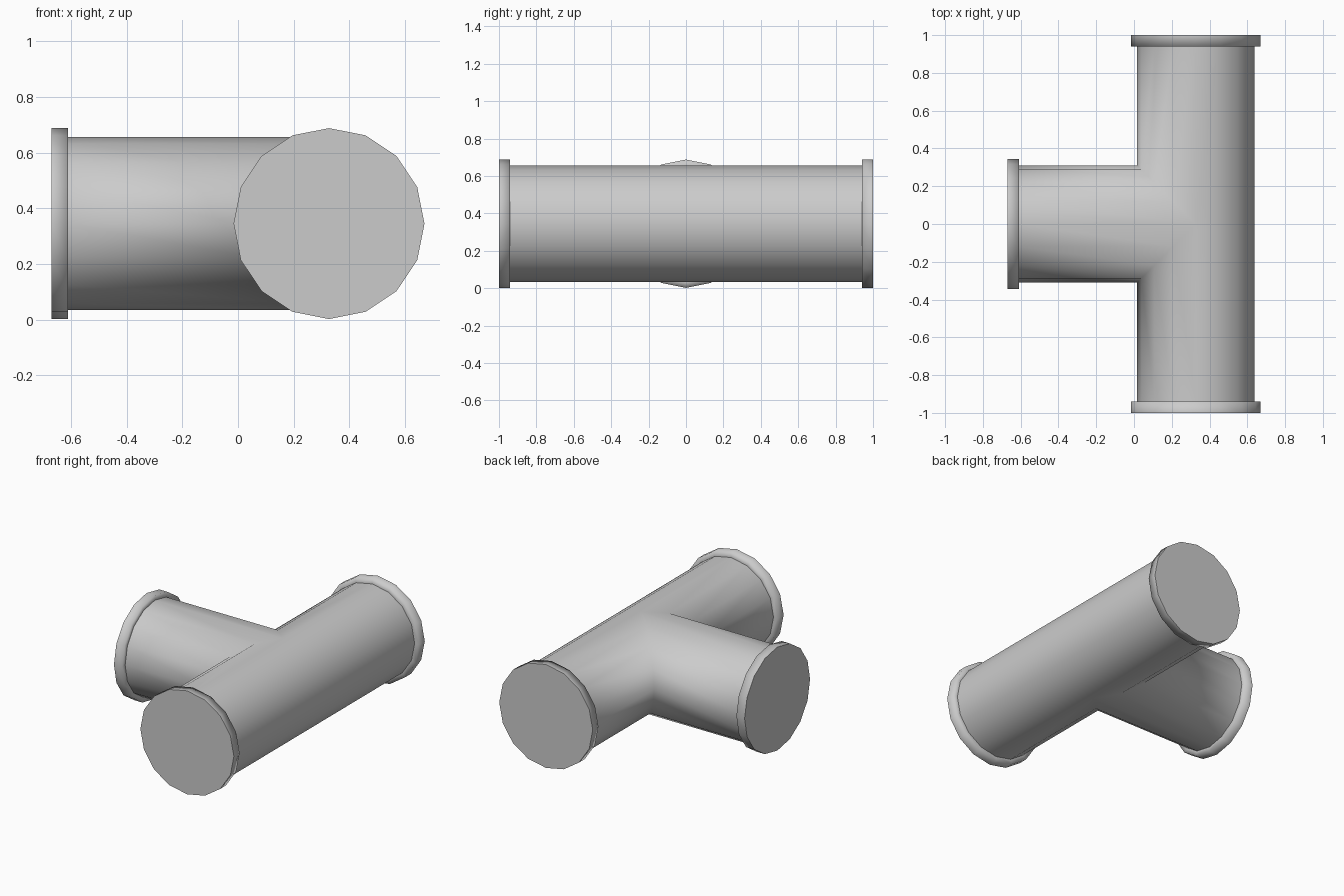
import bpy, bmesh
from math import sin, cos, pi
from mathutils import Vector

SIDES = 16
PIPE_R, FLANGE_R = 0.311, 0.343
AXIS_X, AXIS_Z = 0.327, 0.345
THICK = 0.06

cube = bpy.data.objects.get("Cube")
if cube:
    bpy.data.objects.remove(cube, do_unlink=True)

grey = bpy.data.materials.new("pipe_grey")
grey.use_nodes = True
grey.diffuse_color = (0.6, 0.6, 0.6, 1)
grey.node_tree.nodes["Principled BSDF"].inputs["Base Color"].default_value = (0.6, 0.6, 0.6, 1)


def finish(bm, name):
    bmesh.ops.recalc_face_normals(bm, faces=bm.faces)
    mesh = bpy.data.meshes.new(name)
    bm.to_mesh(mesh)
    bm.free()
    mesh.materials.append(grey)
    obj = bpy.data.objects.new(name, mesh)
    bpy.context.collection.objects.link(obj)
    return obj


def ring(bm, centre, side, radius):
    """Ring of vertices around an axis; side is the horizontal direction across it."""
    up = Vector((0, 0, 1))
    return [bm.verts.new(centre + side * radius * cos(2 * pi * k / SIDES)
                         + up * radius * sin(2 * pi * k / SIDES))
            for k in range(SIDES)]


def bridge(bm, a, b):
    return [bm.faces.new((a[k], a[(k + 1) % SIDES], b[(k + 1) % SIDES], b[k]))
            for k in range(SIDES)]


# Tee body: a straight run with a mitred side branch
def build_tee():
    bm = bmesh.new()
    run_end, branch_end = 1 - THICK, -0.67 + THICK
    X, Y = Vector((1, 0, 0)), Vector((0, 1, 0))
    front = ring(bm, Vector((AXIS_X, -run_end, AXIS_Z)), X, PIPE_R)
    back = ring(bm, Vector((AXIS_X, run_end, AXIS_Z)), X, PIPE_R)
    outlet = ring(bm, Vector((branch_end, 0, AXIS_Z)), Y, PIPE_R)
    seam = ring(bm, Vector((AXIS_X, 0, AXIS_Z)), Y, PIPE_R)
    for v in seam:
        v.co.x -= abs(v.co.y)
    bridge(bm, outlet, seam)
    q, half = SIDES // 4, SIDES // 2
    for k in range(SIDES):
        n = (k + 1) % SIDES
        if q <= k < 3 * q:
            # branch side: each half of the run stops at the seam
            bm.faces.new((front[k], front[n], seam[n], seam[k]))
            mk, mn = (half - k) % SIDES, (half - n) % SIDES
            bm.faces.new((back[k], back[n], seam[mn], seam[mk]))
        else:
            # plain side: the face next to the seam also takes its end vertex
            loop = [front[k], front[n]]
            if n == q:
                loop.append(seam[q])
            loop += [back[n], back[k]]
            if k == 3 * q:
                loop.append(seam[3 * q])
            bm.faces.new(loop)
    for f in bm.faces:
        f.smooth = True
    return finish(bm, "tee_pipe")


# End flange: flat closed face, softly shaded rim and inner shoulder
def build_flange(name, end, outward, side):
    bm = bmesh.new()
    inner = end - outward * THICK
    outer_ring = ring(bm, end, side, FLANGE_R)
    inner_ring = ring(bm, inner, side, FLANGE_R)
    neck_ring = ring(bm, inner, side, PIPE_R - 0.002)
    for f in bridge(bm, outer_ring, inner_ring) + bridge(bm, inner_ring, neck_ring):
        f.smooth = True
    cap = bm.faces.new(outer_ring)
    for e in cap.edges:
        e.smooth = False
    return finish(bm, name)


build_tee()
for name, y in (("front_flange", -1), ("back_flange", 1)):
    build_flange(name, Vector((AXIS_X, y, AXIS_Z)), Vector((0, y, 0)), Vector((1, 0, 0)))
build_flange("branch_flange", Vector((-0.67, 0, AXIS_Z)), Vector((-1, 0, 0)), Vector((0, 1, 0)))
